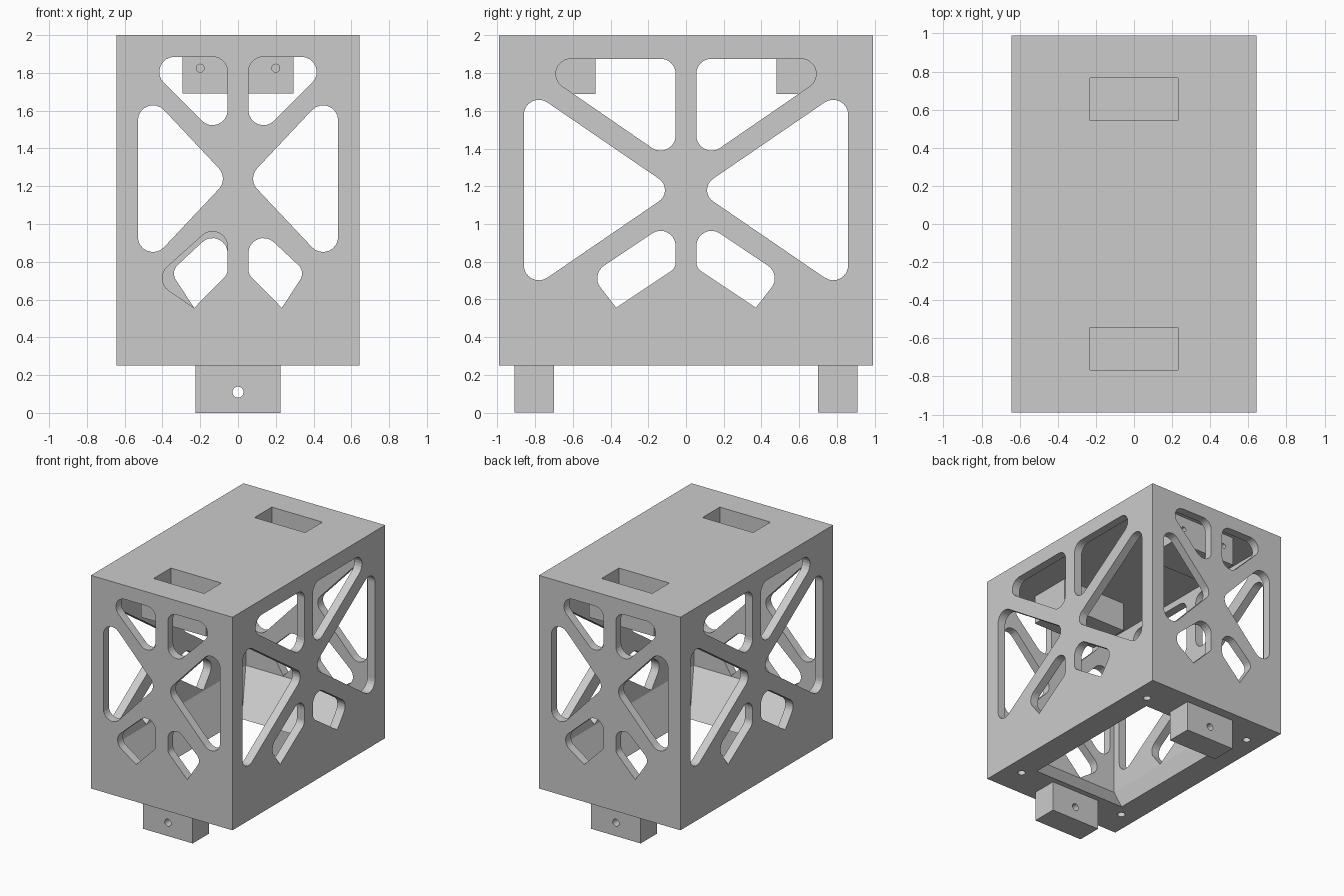
import bpy, bmesh, math
from mathutils import Vector, Matrix

if "Cube" in bpy.data.objects:
    bpy.data.objects.remove(bpy.data.objects["Cube"], do_unlink=True)

HX, HY, Z0, Z1, T = 0.643, 0.99, 0.25, 2.0, 0.07

grey = bpy.data.materials.new("light_grey")
grey.use_nodes = True
grey.diffuse_color = (0.6, 0.6, 0.6, 1)
grey.node_tree.nodes["Principled BSDF"].inputs["Base Color"].default_value = (0.6, 0.6, 0.6, 1)


def make(name, bm):
    bmesh.ops.recalc_face_normals(bm, faces=bm.faces)
    me = bpy.data.meshes.new(name)
    bm.to_mesh(me)
    bm.free()
    me.materials.append(grey)
    ob = bpy.data.objects.new(name, me)
    bpy.context.scene.collection.objects.link(ob)
    return ob


def box(name, x, y, z):
    """Box from (low, high) ranges."""
    bm = bmesh.new()
    size = [b - a for a, b in (x, y, z)]
    mid = [(a + b) / 2 for a, b in (x, y, z)]
    bmesh.ops.create_cube(bm, size=1, matrix=Matrix.Translation(mid) @ Matrix.Diagonal((*size, 1)))
    return make(name, bm)


def cylinder(name, r, length, centre, axis):
    bm = bmesh.new()
    rot = Matrix.Rotation(math.pi / 2, 4, 'X') if axis == 'Y' else Matrix.Identity(4)
    bmesh.ops.create_cone(bm, cap_ends=True, segments=32, radius1=r, radius2=r, depth=length,
                          matrix=Matrix.Translation(centre) @ rot)
    return make(name, bm)


def loft(name, rings):
    """Rectangular rings (half x, half y, z) joined into a solid."""
    bm = bmesh.new()
    loops = [[bm.verts.new((sx * x, sy * y, z)) for sx, sy in ((-1, -1), (1, -1), (1, 1), (-1, 1))]
             for x, y, z in rings]
    for a, b in zip(loops, loops[1:]):
        for i in range(4):
            j = (i + 1) % 4
            bm.faces.new((a[i], a[j], b[j], b[i]))
    bm.faces.new(loops[0])
    bm.faces.new(loops[-1])
    return make(name, bm)


def rounded(corners, steps=8):
    """Polygon of (u, v, radius) corners with tangent arcs."""
    out = []
    for i, (u, v, r) in enumerate(corners):
        p = Vector((u, v))
        if r == 0:
            out.append(p)
            continue
        d1 = (Vector(corners[i - 1][:2]) - p).normalized()
        d2 = (Vector(corners[(i + 1) % len(corners)][:2]) - p).normalized()
        half = d1.angle(d2) / 2
        c = p + (d1 + d2).normalized() * (r / math.sin(half))
        a = p + d1 * (r / math.tan(half)) - c
        b = p + d2 * (r / math.tan(half)) - c
        a0 = math.atan2(a.y, a.x)
        sweep = (math.atan2(b.y, b.x) - a0 + math.pi) % (2 * math.pi) - math.pi
        for k in range(steps + 1):
            t = a0 + sweep * k / steps
            out.append(c + Vector((math.cos(t), math.sin(t))) * r)
    return out


def window(corners, half_depth, angle):
    """Cutter through one wall: profile on the front, turned about z."""
    bm = bmesh.new()
    f = bm.faces.new([bm.verts.new((p.x, -half_depth - 0.03, p.y)) for p in rounded(corners)])
    ext = bmesh.ops.extrude_face_region(bm, geom=[f])
    bmesh.ops.translate(bm, vec=(0, T + 0.04, 0),
                        verts=[g for g in ext["geom"] if isinstance(g, bmesh.types.BMVert)])
    bmesh.ops.rotate(bm, verts=bm.verts, cent=(0, 0, 0), matrix=Matrix.Rotation(angle, 3, 'Z'))
    return make("window_cutter", bm)


def cut(target, cutters):
    """Apply difference booleans and discard the cutters."""
    for c in cutters:
        c.hide_render = True
        m = target.modifiers.new("cut", 'BOOLEAN')
        m.operation, m.solver, m.object = 'DIFFERENCE', 'EXACT', c
    bpy.context.view_layer.update()
    me = bpy.data.meshes.new_from_object(target.evaluated_get(bpy.context.evaluated_depsgraph_get()))
    target.modifiers.clear()
    target.data = me
    for c in cutters:
        bpy.data.objects.remove(c, do_unlink=True)


def mirrored(shape):
    return [(-u, v, r) for u, v, r in shape]


# Truss window outlines: end walls and long walls
R = 0.08
end_side = [(-.53, 1.75, R), (-.05, 1.24, R), (-.53, .73, R)]
end_top = [(-.53, 1.885, R), (-.055, 1.885, R), (-.055, 1.41, R)]
end_low_wide = [(-.055, 1.06, R), (-.45, .705, R), (-.232, .556, 0), (-.055, .735, .06)]
end_low_narrow = [(.055, 1.03, R), (.357, .747, .06), (.232, .556, 0), (.055, .735, .06)]
long_side = [(-.86, 1.73, R), (-.056, 1.18, R * .9), (-.86, .63, R)]
long_top = [(-.868, 1.876, R), (-.055, 1.876, R), (-.055, 1.317, R)]
long_low = [(-.055, 1.034, R), (-.506, .731, R), (-.37, .556, 0), (-.055, .766, .06)]

end_windows = [end_side, end_top, mirrored(end_side), mirrored(end_top), end_low_wide, end_low_narrow]
long_windows = [s for w in (long_side, long_top, long_low) for s in (w, mirrored(w))]

# Hollow body with a funnel floor
body = box("truss_body", (-HX, HX), (-HY, HY), (Z0, Z1))
cutters = [loft("cavity_cutter", [(.425, .655, Z0 - .05), (.425, .655, Z0),
                                  (HX - T, HY - T, .55), (HX - T, HY - T, Z1 - T)])]
for turn in (0, math.pi):
    cutters += [window(w, HY, turn) for w in end_windows]
    cutters += [window(w, HX, turn + math.pi / 2) for w in long_windows]


def pocket():
    return box("pocket_cutter", (-.23, .23), (s * .655 - .112, s * .655 + .112), (1.755, Z1 + .05))


for s in (-1, 1):
    cutters.append(pocket())
    # Blind screw holes in the underside
    cutters += [cylinder("screw_cutter", .03, .2, (x, s * .75, Z0), 'Z') for x in (-.5, .5)]
cut(body, cutters)

for s, side in ((-1, "front"), (1, "back")):
    # Socket hanging under the lid, with two pin holes in its outer wall
    socket = box(side + "_socket", (-.295, .295), (s * .657 - .178, s * .657 + .178), (1.69, Z1 - T + .01))
    cut(socket, [pocket()] + [cylinder("pin_cutter", .021, .12, (x, s * .82, 1.825), 'Y') for x in (-.2, .2)])
    # Foot tab with a cross hole
    tab = box(side + "_foot_tab", (-.226, .226), (s * .805 - .105, s * .805 + .105), (0, Z0 + .02))
    cut(tab, [cylinder("hole_cutter", .029, .4, (0, s * .805, .11), 'Y')])
